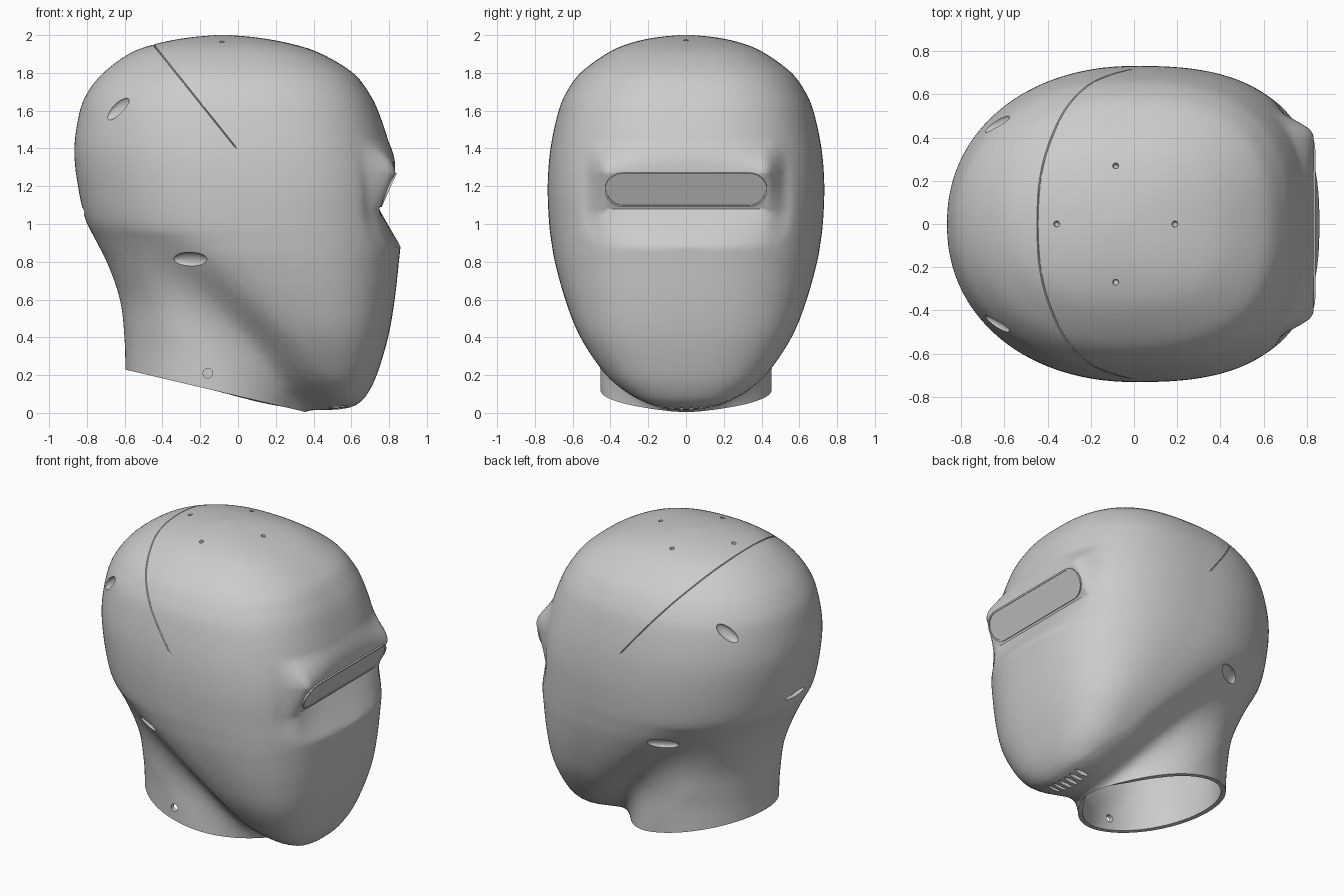
import bpy, bmesh, math
from mathutils import Vector, Matrix

if "Cube" in bpy.data.objects:
    bpy.data.objects.remove(bpy.data.objects["Cube"])


def make_material(name, value):
    mat = bpy.data.materials.new(name)
    mat.use_nodes = True
    mat.diffuse_color = (value, value, value, 1)
    mat.node_tree.nodes["Principled BSDF"].inputs["Base Color"].default_value = (value, value, value, 1)
    return mat


grey = make_material("plain grey", 0.6)


def add_object(name, bm):
    bmesh.ops.recalc_face_normals(bm, faces=bm.faces)
    mesh = bpy.data.meshes.new(name)
    bm.to_mesh(mesh)
    bm.free()
    mesh.materials.append(grey)
    obj = bpy.data.objects.new(name, mesh)
    bpy.context.collection.objects.link(obj)
    return obj


def bake(obj):
    """Apply the modifier stack."""
    graph = bpy.context.evaluated_depsgraph_get()
    mesh = bpy.data.meshes.new_from_object(obj.evaluated_get(graph))
    obj.modifiers.clear()
    obj.data = mesh


def smooth_keys(keys, steps=4):
    """Catmull-Rom interpolation between section keys."""
    out = []
    for i in range(len(keys) - 1):
        p = [keys[max(0, min(len(keys) - 1, i + k))] for k in (-1, 0, 1, 2)]
        for s in range(steps):
            t = s / steps
            out.append([b + 0.5 * t * (c - a + t * (2 * a - 5 * b + 4 * c - d + t * (3 * (b - c) + d - a)))
                        for a, b, c, d in zip(*p)])
    return out + [keys[-1]]


def loft(bm, keys, front_power, back_power, segments=72):
    """Stack sections of (height, back, front, half width)."""
    rings = []
    for z, back, front, half in smooth_keys(keys):
        ring = []
        for i in range(segments):
            c, s = math.cos(math.tau * i / segments), math.sin(math.tau * i / segments)
            n = 2 / (front_power if c > 0 else back_power)
            x = (back + front) / 2 + (front - back) / 2 * math.copysign(abs(c) ** n, c)
            ring.append(bm.verts.new((x, half * math.copysign(abs(s) ** n, s), z)))
        rings.append(ring)
    for a, b in zip(rings, rings[1:]):
        for i in range(segments):
            j = (i + 1) % segments
            bm.faces.new((a[i], a[j], b[j], b[i]))
    bm.faces.new(rings[0][::-1])
    bm.faces.new(rings[-1])


def ramp(a, b, v):
    t = max(0, min(1, (v - a) / (b - a)))
    return t * t * (3 - 2 * t)


# Head and neck volumes, fused and softened
HEAD = [(0, .45, .49, .02), (.012, .37, .56, .12), (.05, .32, .64, .23), (.1, .26, .685, .31),
        (.2, .14, .735, .425), (.4, -.06, .795, .56), (.6, -.32, .83, .64), (.8, -.6, .852, .695),
        (.9, -.72, .862, .712), (1, -.8, .858, .725), (1.2, -.848, .848, .733), (1.4, -.868, .808, .718),
        (1.6, -.838, .742, .675), (1.7, -.795, .69, .632), (1.8, -.715, .61, .56), (1.9, -.58, .445, .425),
        (1.95, -.45, .3, .32), (1.985, -.28, .12, .18), (2.002, -.1, -.06, .02)]
NECK = [(-.3, -.59, .32, .455), (.23, -.597, .3, .455), (.4, -.602, .25, .46), (.6, -.625, .2, .48),
        (.8, -.695, .1, .53), (.9, -.75, .1, .56), (1, -.795, .1, .58)]
bm = bmesh.new()
loft(bm, HEAD, 2.65, 2.12)
loft(bm, NECK, 2, 2)
shell = add_object("helmet_shell", bm)
remesh = shell.modifiers.new("fuse", 'REMESH')
remesh.mode = 'VOXEL'
remesh.voxel_size = 0.02
soften = shell.modifiers.new("soften", 'SMOOTH')
soften.iterations = 12
bake(shell)

# Blend the crease that sweeps from under the chin to the nape
bm = bmesh.new()
bm.from_mesh(shell.data)
crease_dir = Vector((.716, 0, .698))
crease_at = Vector((.3, 0, .08))
for reach in (.2, .16, .12):
    near = [v for v in bm.verts if abs((v.co - crease_at).dot(crease_dir)) < reach and v.co.z < .95]
    for _ in range(30):
        bmesh.ops.smooth_vert(bm, verts=near, factor=.5, use_axis_x=True, use_axis_y=True, use_axis_z=True)


# Open the neck and cut guide edges for the visor and the shell seam
def slice_shell(point, normal, remove=False):
    bmesh.ops.bisect_plane(bm, geom=bm.verts[:] + bm.edges[:] + bm.faces[:], plane_co=point,
                           plane_no=normal, clear_inner=remove)


LOW, HIGH, INNER, EAVE = 1.08, 1.27, .747, .832
SLOPE = (EAVE - INNER) / (HIGH - LOW)
slice_shell((-.6, 0, .23), (.235, 0, 1), True)
for height in (LOW, HIGH, HIGH + .008):
    slice_shell((0, 0, height), (0, 0, 1))
seam_dir = Vector((1, 0, .8)).normalized()
seam_at = Vector((-.44, 0, 1.94))
for offset in (-.004, 0, .004):
    slice_shell(seam_at + seam_dir * offset, seam_dir)
bm.normal_update()

# Recess the face around the visor, and sink the seam line
for v in bm.verts:
    x, y, z = v.co
    if abs((v.co - seam_at).dot(seam_dir)) < .001 and z > 1.4:
        v.co -= v.normal * .005
    if x > .4 and .85 < z < 1.5:
        e = max(abs(y) - .42, 0)
        flat = 1 - ramp(.4, .53, abs(y))
        if z < LOW:
            depth = flat * (x - INNER) + (1 - flat) * .06
            v.co.x -= depth * max(0, 1 - math.hypot(e / .15, (z - LOW) / .2))
        else:
            top = HIGH + .14 * ramp(.42, .5, abs(y))
            v.co.x -= (1 - flat) * .06 * max(0, 1 - e / .15) * (1 - ramp(LOW, top, z))
            if z <= HIGH:
                target = INNER + SLOPE * (z - LOW)
            else:
                flat *= 1 - ramp(HIGH, 1.45, z)
                target = EAVE
            v.co.x += (target - v.co.x) * flat
dimples = [v for v in bm.verts if v.co.x > .4 and .85 < v.co.z < 1.5 and .45 < abs(v.co.y) < .62]
for _ in range(6):
    bmesh.ops.smooth_vert(bm, verts=dimples, factor=.5, use_axis_x=True, use_axis_y=True, use_axis_z=True)
bm.to_mesh(shell.data)
bm.free()
thick = shell.modifiers.new("wall", 'SOLIDIFY')
thick.thickness = 0.03
thick.offset = -1
bake(shell)

# Cutters: through holes, and blind dishes that stay within the wall
cut = bmesh.new()


def cutter_matrix(at, normal, along, size):
    n = Vector(normal).normalized()
    u = Vector(along)
    u = (u - n * u.dot(n)).normalized()
    frame = Matrix((u, n.cross(u), n)).transposed().to_4x4()
    return Matrix.Translation(at) @ frame @ Matrix.Diagonal((*size, 1))


def hole(at, normal, along, length, width):
    bmesh.ops.create_cone(cut, cap_ends=True, segments=24, radius1=1, radius2=1, depth=1,
                          matrix=cutter_matrix(at, normal, along, (length, width, .12)))


def dish(near, along, length, width):
    _, at, normal, _ = shell.closest_point_on_mesh(near)
    bmesh.ops.create_uvsphere(cut, u_segments=24, v_segments=12, radius=1,
                              matrix=cutter_matrix(at, normal, along, (length, width, .025)))


for side in (-1, 1):
    dish((-.66, side * .49, 1.62), (.11, side * .08, .12), .085, .036)
    dish((-.27, side * .64, .79), (1, 0, .33), .1, .042)
    dish((-.085, side * .28, 2), (1, 0, 0), .014, .014)
for x in (-.365, .195):
    dish((x, 0, 2), (1, 0, 0), .014, .014)
hole((-.16, -.45, .21), (0, 1, 0), (1, 0, 0), .025, .025)
for i in range(6):
    hole((.53, (i - 2.5) * .052, .02), (0, 0, 1), (1, 0, 0), .05, .014)
hole((-.82, 0, 1.07), (1, 0, 0), (0, 1, 0), .1, .018)
cutter = add_object("hole_cutter", cut)
cutter.hide_render = True
boolean = shell.modifiers.new("holes", 'BOOLEAN')
boolean.operation = 'DIFFERENCE'
boolean.solver = 'EXACT'
boolean.object = cutter
bake(shell)
bpy.data.objects.remove(cutter)


# Visor plate and its raised rim, both lying on the sloped recess
def capsule(half_length, radius, steps=16):
    pts = []
    for side, start in ((1, -math.pi / 2), (-1, math.pi / 2)):
        for i in range(steps + 1):
            t = start + math.pi * i / steps
            pts.append((side * (half_length - radius) + radius * math.cos(t), radius * math.sin(t)))
    return pts


tilt = Vector((SLOPE, 0, 1)).normalized()
outward = Vector((tilt.z, 0, -tilt.x))
middle = Vector((.793, 0, 1.182))


def on_visor(p, lift):
    return middle + Vector((0, p[0], 0)) + tilt * p[1] + outward * lift


bm = bmesh.new()
bm.faces.new([bm.verts.new(on_visor(p, .003)) for p in capsule(.42, .088)])
visor = add_object("visor_plate", bm)

bm = bmesh.new()
loops = [[bm.verts.new(on_visor(p, lift)) for p in capsule(.42 + grow, .088 + grow)]
         for grow, lift in ((0, -.01), (0, .008), (.01, .008), (.01, -.02))]
for a, b in zip(loops, loops[1:]):
    for i in range(len(a)):
        j = (i + 1) % len(a)
        bm.faces.new((a[i], a[j], b[j], b[i]))
rim = add_object("visor_rim", bm)

# Smooth shading with crisp edges
bpy.ops.object.select_all(action='DESELECT')
for obj in (shell, rim):
    obj.select_set(True)
bpy.context.view_layer.objects.active = shell
bpy.ops.object.shade_smooth_by_angle(angle=math.radians(35))
